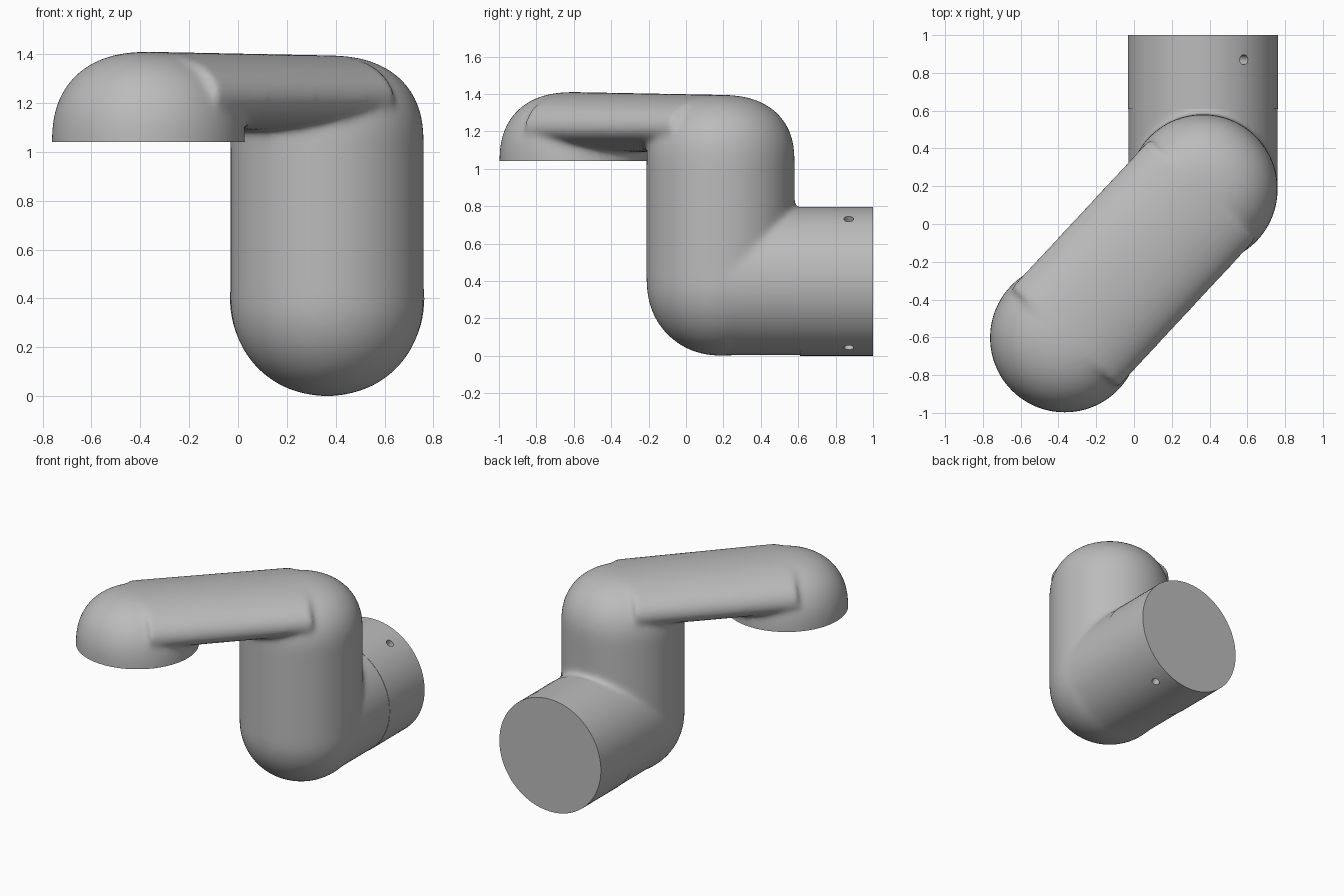
import bpy, bmesh, math
from mathutils import Vector, Matrix

if "Cube" in bpy.data.objects:
    bpy.data.objects.remove(bpy.data.objects["Cube"])

R = 0.396
POST = Vector((0.365, 0.185, 0))   # axis of the upright
CUP = Vector((-0.367, -0.602, 0))  # axis of the downward outlet
RIM, SEAM, AXIS = 1.04, 0.61, 0.398

grey = bpy.data.materials.new("satin grey")
grey.use_nodes = True
grey.diffuse_color = (0.5, 0.5, 0.5, 1)
grey.node_tree.nodes["Principled BSDF"].inputs["Base Color"].default_value = (0.5, 0.5, 0.5, 1)


def quarter(width, height, n, steps=16):
    """Rounded quarter arc from the widest point to the crown."""
    arc = []
    for i in range(steps + 1):
        a = math.pi / 2 * i / steps
        arc.append((width * max(math.cos(a), 0) ** (2 / n), height * math.sin(a) ** (2 / n)))
    return arc


def loft(bm, rings):
    """Closed solid through equally sized rings of points."""
    loops = [[bm.verts.new(p) for p in ring] for ring in rings]
    count = len(loops[0])
    for a, b in zip(loops, loops[1:]):
        for i in range(count):
            j = (i + 1) % count
            bm.faces.new((a[i], a[j], b[j], b[i]))
    bm.faces.new(loops[0][::-1])
    bm.faces.new(loops[-1])


def lathe(bm, centre, profile, segments=72):
    """Round solid about a vertical axis, profile given as (radius, z)."""
    turns = [2 * math.pi * i / segments for i in range(segments)]
    loft(bm, [[centre + Vector((max(r, 0.004) * math.cos(t), max(r, 0.004) * math.sin(t), z))
               for t in turns] for r, z in profile])


def finish(bm, name):
    bmesh.ops.recalc_face_normals(bm, faces=bm.faces)
    mesh = bpy.data.meshes.new(name)
    bm.to_mesh(mesh)
    bm.free()
    mesh.materials.append(grey)
    obj = bpy.data.objects.new(name, mesh)
    bpy.context.collection.objects.link(obj)
    return obj


def activate(obj):
    bpy.ops.object.select_all(action='DESELECT')
    obj.select_set(True)
    bpy.context.view_layer.objects.active = obj


def pipe_along_y(bm, y0, y1, radius):
    place = (Matrix.Translation((POST.x, (y0 + y1) / 2, AXIS))
             @ Matrix.Rotation(math.pi / 2, 4, 'X'))
    bmesh.ops.create_cone(bm, cap_ends=True, segments=72, radius1=radius, radius2=radius,
                          depth=y1 - y0, matrix=place)


# Upright with rounded foot and crown
bm = bmesh.new()
foot = [(r, AXIS - h) for r, h in reversed(quarter(R, AXIS, 2.08))]
crown = [(r, RIM + h) for r, h in quarter(R, 0.355, 2.35)]
lathe(bm, POST, foot + crown)

# Domed outlet, left long so the rim can be trimmed flat
lathe(bm, CUP, [(R, RIM - 0.15)] + [(r, RIM + h) for r, h in quarter(R, 0.37, 2.35)])

# Flattened arm joining the two
along = (POST - CUP).normalized()
side = Vector((-along.y, along.x, 0))


def section(centre, top):
    up = quarter(0.387, top - 1.22, 2.1)
    down = [(s, -h) for s, h in quarter(0.387, 0.13, 2.1)]
    right = down[::-1] + up[1:]
    outline = right + [(-s, h) for s, h in right[-2:0:-1]]
    return [centre + side * s + Vector((0, 0, 1.22 + h)) for s, h in outline]


loft(bm, [section(CUP, RIM + 0.37), section(POST, RIM + 0.355)])

# Pipe stub at the back
pipe_along_y(bm, POST.y, SEAM + 0.15, R)
body = finish(bm, "elbow_body")

# Fuse the pieces and soften the joints
activate(body)
remesh = body.modifiers.new("fuse", 'REMESH')
remesh.mode = 'VOXEL'
remesh.voxel_size = 0.015
soften = body.modifiers.new("soften", 'SMOOTH')
soften.factor = 0.5
soften.iterations = 18
for modifier in ("fuse", "soften"):
    bpy.ops.object.modifier_apply(modifier=modifier)

# Trim the outlet rim and the pipe end flat
bm = bmesh.new()
bm.from_mesh(body.data)


def trim(point, normal, inside):
    faces = [f for f in bm.faces if inside(f.calc_center_median())]
    edges = {e for f in faces for e in f.edges}
    verts = {v for f in faces for v in f.verts}
    bmesh.ops.bisect_plane(bm, geom=list(verts) + list(edges) + faces, dist=1e-5,
                           plane_co=point, plane_no=normal)
    gone = [v for v in bm.verts if inside(v.co) and (v.co - point).dot(normal) > 1e-4]
    bmesh.ops.delete(bm, geom=gone, context='VERTS')
    bmesh.ops.holes_fill(bm, edges=[e for e in bm.edges if e.is_boundary], sides=0)


trim(Vector((0, 0, RIM)), Vector((0, 0, -1)), lambda p: (p.xy - CUP.xy).length < 0.5)
trim(Vector((0, SEAM, 0)), Vector((0, 1, 0)), lambda p: p.y > SEAM - 0.1 and p.z < 0.9)
for f in bm.faces:
    f.material_index = 0
bm.to_mesh(body.data)
bm.free()

# Sleeve on the pipe, with two set screw holes
bm = bmesh.new()
pipe_along_y(bm, SEAM, 1.0, 0.398)
sleeve = finish(bm, "pipe_sleeve")
for index, angle in enumerate((57, -63)):
    a = math.radians(angle)
    out = Vector((math.cos(a), 0, math.sin(a)))
    place = (Matrix.Translation(Vector((POST.x, 0.87, AXIS)) + out * R)
             @ out.to_track_quat('Z', 'Y').to_matrix().to_4x4())
    cutter_bm = bmesh.new()
    bmesh.ops.create_cone(cutter_bm, cap_ends=True, segments=20, radius1=0.026,
                          radius2=0.026, depth=0.16, matrix=place)
    cutter = finish(cutter_bm, f"screw_hole_cutter_{index + 1}")
    cutter.hide_render = True
    activate(sleeve)
    hole = sleeve.modifiers.new("hole", 'BOOLEAN')
    hole.operation = 'DIFFERENCE'
    hole.solver = 'EXACT'
    hole.object = cutter
    bpy.ops.object.modifier_apply(modifier="hole")
    bpy.data.objects.remove(cutter)

for obj in (body, sleeve):
    activate(obj)
    bpy.ops.object.shade_smooth_by_angle(angle=math.radians(35))
